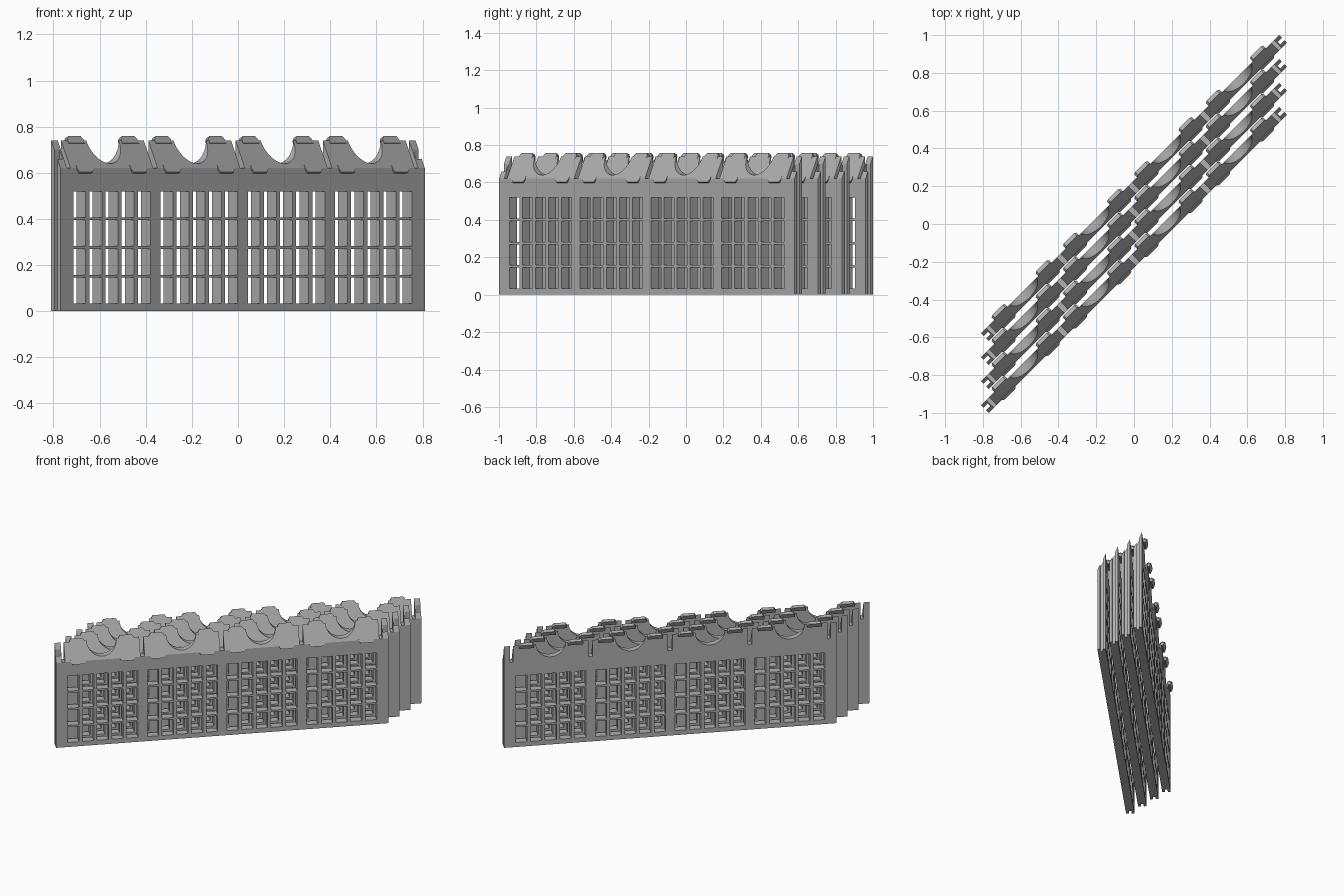
import bpy, bmesh, math
from mathutils import Vector

cube = bpy.data.objects.get("Cube")
if cube:
    bpy.data.objects.remove(cube)

# Main dimensions: x along the panel, y from front to back, z up
HALF = 1.117       # half panel length
BODY = 1.085       # half length without the slotted ends
T = 0.057          # panel thickness
FRONT, BACK = -T / 2, T / 2
SILL, TOP = 0.62, 0.74
PITCH = 0.535      # bay spacing
GAP = 0.028        # slit between bays
bays = [(i - 1.5) * PITCH for i in range(4)]
slope = Vector((0, T, TOP - SILL)).normalized()
slope_out = Vector((0, -slope.z, slope.y))


def material(name, rgb):
    m = bpy.data.materials.new(name)
    m.use_nodes = True
    m.diffuse_color = (*rgb, 1)
    m.node_tree.nodes["Principled BSDF"].inputs["Base Color"].default_value = (*rgb, 1)
    return m


grey = material("concrete grey", (0.43, 0.43, 0.43))


def prism(bm, points, depth):
    """Extrude a planar loop of 3D points by a vector."""
    face = bm.faces.new([bm.verts.new(p) for p in points])
    out = bmesh.ops.extrude_face_region(bm, geom=[face])["geom"]
    moved = [v for v in out if isinstance(v, bmesh.types.BMVert)]
    bmesh.ops.translate(bm, verts=moved, vec=depth)


def finish(bm, name):
    bmesh.ops.recalc_face_normals(bm, faces=bm.faces)
    mesh = bpy.data.meshes.new(name)
    bm.to_mesh(mesh)
    bm.free()
    mesh.materials.append(grey)
    return mesh


def wall_mesh():
    """Pierced wall: a grid of cells without the windows, given thickness."""
    columns = [(b + (c - 2) * 0.099 - 0.038, b + (c - 2) * 0.099 + 0.038)
               for b in bays for c in range(5)]
    rows = [(0.033 + r * 0.1247, 0.145 + r * 0.1247) for r in range(4)]
    xs = [-BODY] + [x for c in columns for x in c] + [BODY]
    zs = [0] + [z for r in rows for z in r] + [SILL]
    bm = bmesh.new()
    grid = [[bm.verts.new((x, FRONT, z)) for z in zs] for x in xs]
    for i in range(len(xs) - 1):
        for j in range(len(zs) - 1):
            if not (i % 2 and j % 2):
                bm.faces.new((grid[i][j], grid[i + 1][j],
                              grid[i + 1][j + 1], grid[i][j + 1]))
    out = bmesh.ops.extrude_face_region(bm, geom=bm.faces[:])["geom"]
    moved = [v for v in out if isinstance(v, bmesh.types.BMVert)]
    bmesh.ops.translate(bm, verts=moved, vec=(0, T, 0))
    return finish(bm, "pierced_wall")


def crest_mesh():
    """One sloped bay with a round saddle cut into its top."""
    bm = bmesh.new()
    w, r = (PITCH - GAP) / 2, 0.1
    loop = [(-w, SILL), (w, SILL), (w, TOP)]
    loop += [(r * math.cos(a), TOP - r * math.sin(a))
             for a in (math.pi * k / 20 for k in range(21))]
    loop += [(-w, TOP)]
    prism(bm, [(x, FRONT, z) for x, z in loop], (0, T, 0))
    geom = bm.verts[:] + bm.edges[:] + bm.faces[:]
    bmesh.ops.bisect_plane(bm, geom=geom, dist=1e-5, plane_co=(0, FRONT, SILL),
                           plane_no=slope_out, clear_outer=True)
    bmesh.ops.holes_fill(bm, edges=[e for e in bm.edges if e.is_boundary])
    return finish(bm, "sloped_crest")


def tabs_mesh():
    """Tapered lugs at the upper and lower edges of one bay."""
    bm = bmesh.new()
    for side in (-1, 1):
        for y, z, d in ((BACK, TOP, 1), (FRONT, SILL, -1)):
            base = Vector((side * 0.165, y, z))
            pts = [base + Vector((x, 0, 0)) + slope * s * d for x, s in
                   ((-0.05, -0.014), (0.05, -0.014), (0.05, 0.005),
                    (0.038, 0.02), (-0.038, 0.02), (-0.05, 0.005))]
            prism(bm, [p + slope_out * 0.002 for p in pts], slope_out * -0.022)
    return finish(bm, "edge_tabs")


def ends_mesh():
    """Slotted ends: front and back flanges with a channel between."""
    bm = bmesh.new()
    rise = (TOP - SILL) / T
    flange = 0.019
    spans = ((FRONT, FRONT + flange, HALF), (FRONT + flange, BACK - flange, BODY),
             (BACK - flange, BACK, HALF))
    for side in (-1, 1):
        for y0, y1, reach in spans:
            x0 = 2 * PITCH + GAP / 4
            pts = [(side * x0, y0, 0), (side * x0, y1, 0),
                   (side * x0, y1, SILL + (y1 - FRONT) * rise),
                   (side * x0, y0, SILL + (y0 - FRONT) * rise)]
            prism(bm, pts, (side * (reach - x0), 0, 0))
    return finish(bm, "slotted_ends")


wall, crest, tabs, ends = wall_mesh(), crest_mesh(), tabs_mesh(), ends_mesh()


def place(name, mesh, along, offset):
    ob = bpy.data.objects.new(name, mesh)
    bpy.context.collection.objects.link(ob)
    c = math.sqrt(0.5)
    ob.location = (along * c, along * c + offset, 0)
    ob.rotation_euler.z = math.pi / 4
    return ob


# Four parallel panels standing diagonally
for n in range(4):
    offset = (n - 1.5) * 0.1268
    place(f"wall_{n + 1}", wall, 0, offset)
    place(f"slotted_ends_{n + 1}", ends, 0, offset)
    for k, b in enumerate(bays):
        place(f"crest_{n + 1}_{k + 1}", crest, b, offset)
        place(f"tabs_{n + 1}_{k + 1}", tabs, b, offset)
